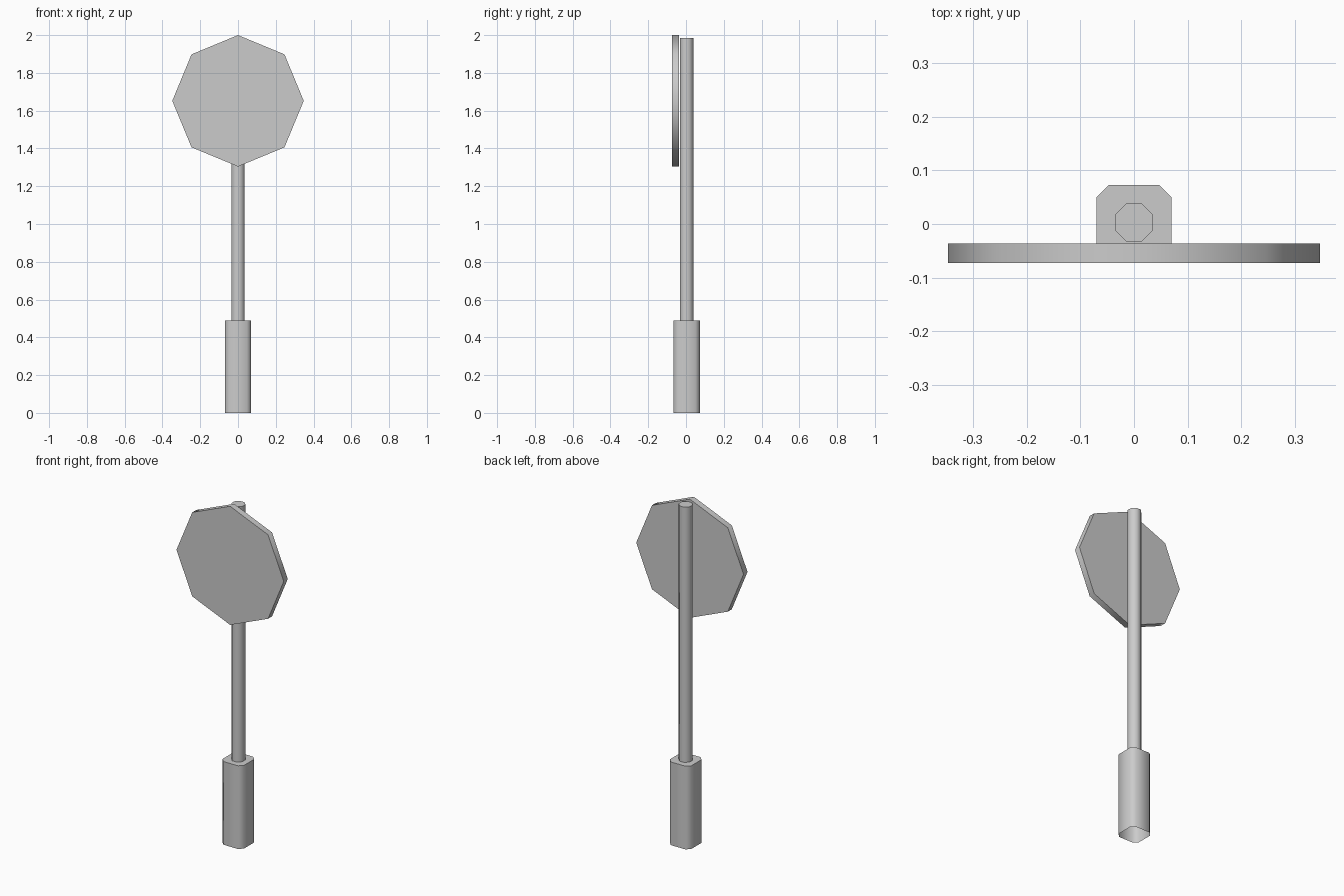
import bpy, math
from mathutils import Vector

if "Cube" in bpy.data.objects:
    bpy.data.objects.remove(bpy.data.objects["Cube"])


def octagon(r, turn):
    return [(r * math.cos(turn + i * math.pi / 4), r * math.sin(turn + i * math.pi / 4)) for i in range(8)]


def chamfered_square(h, c):
    k = h - c
    return [(h, -k), (h, k), (k, h), (-k, h), (-h, k), (-h, -k), (-k, -h), (k, -h)]


def prism(name, profile, origin, axis, length, start_cap=True):
    """Extrude a profile along +z, or along +y for an upright plate."""
    n = len(profile)
    o = Vector(origin)
    verts = []
    for d in (0, length):
        for u, v in profile:
            verts.append(o + Vector((u, v, d) if axis == 'Z' else (-u, d, v)))
    faces = [(i, (i + 1) % n, n + (i + 1) % n, n + i) for i in range(n)]
    faces.append(tuple(range(n, 2 * n)))
    if start_cap:
        faces.append(tuple(reversed(range(n))))
    mesh = bpy.data.meshes.new(name)
    mesh.from_pydata(verts, [], faces)
    mesh.update()
    ob = bpy.data.objects.new(name, mesh)
    bpy.context.collection.objects.link(ob)
    # Smooth rims, crisp caps
    bpy.ops.object.select_all(action='DESELECT')
    ob.select_set(True)
    bpy.context.view_layer.objects.active = ob
    bpy.ops.object.shade_smooth_by_angle(angle=math.radians(50))
    return ob


POST_Y = 0.003
BASE_TOP = 0.488

# Chamfered base sleeve, open underneath
prism("base_sleeve", chamfered_square(0.07, 0.023), (0, POST_Y, 0), 'Z', BASE_TOP, start_cap=False)

# Eight-sided pole with flats facing the axes
prism("pole", octagon(0.0355 / math.cos(math.pi / 8), math.pi / 8), (0, POST_Y, BASE_TOP), 'Z', 1.985 - BASE_TOP,
      start_cap=False)

# Octagonal sign plate standing on a corner
prism("sign_plate", octagon(0.348, 0), (0, -0.073, 1.652), 'Y', 0.037)
